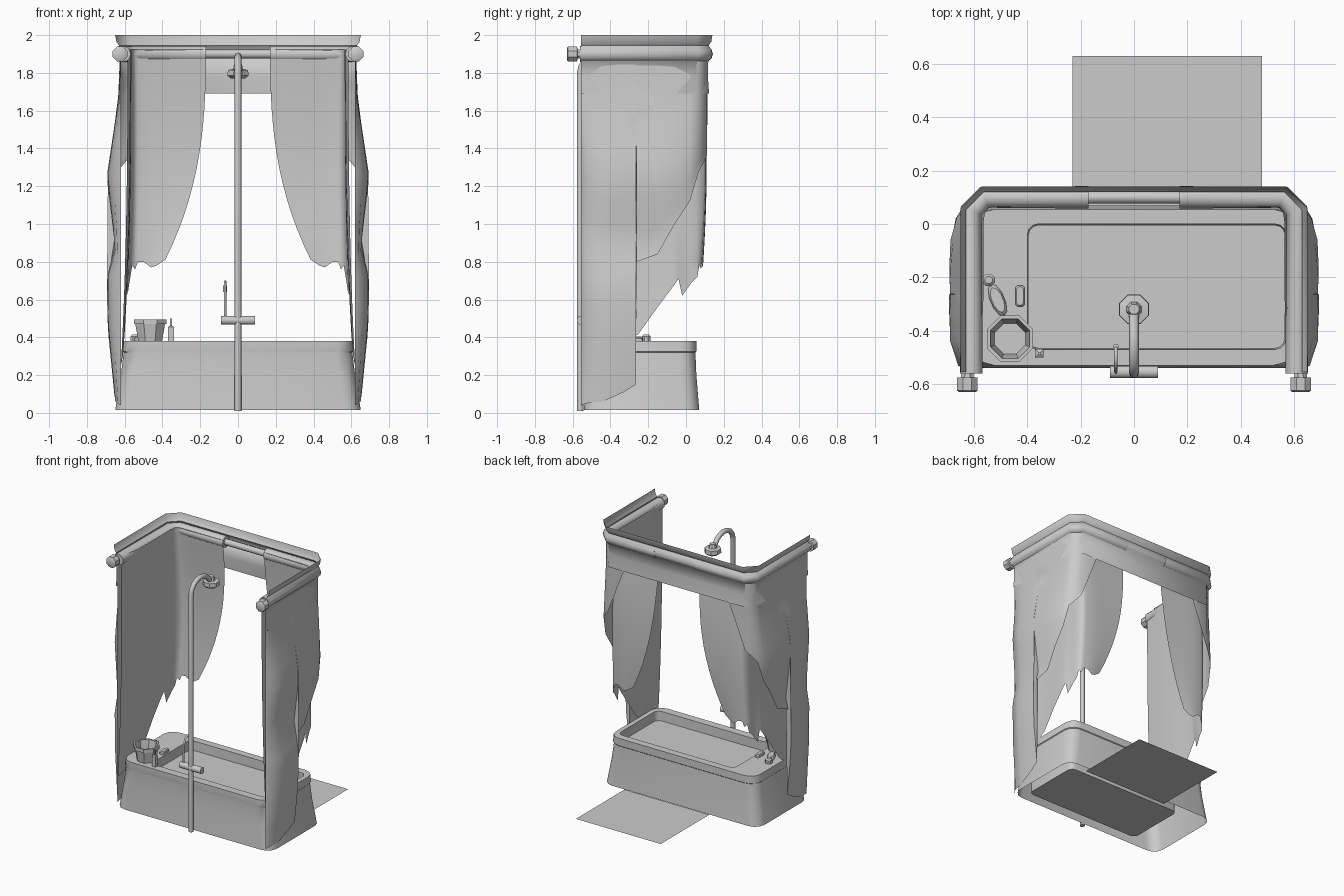
import bpy, bmesh, math
from mathutils import Vector

cube = bpy.data.objects.get("Cube")
if cube:
    bpy.data.objects.remove(cube, do_unlink=True)

grey = bpy.data.materials.new("plain grey")
grey.use_nodes = True
GREY = (0.6, 0.6, 0.6, 1)
grey.diffuse_color = GREY
grey.node_tree.nodes["Principled BSDF"].inputs["Base Color"].default_value = GREY


def finish(obj, angle=35):
    obj.data.materials.append(grey)
    if obj.type == 'MESH':
        bpy.ops.object.select_all(action='DESELECT')
        obj.select_set(True)
        bpy.context.view_layer.objects.active = obj
        bpy.ops.object.shade_smooth_by_angle(angle=math.radians(angle))
    return obj


def loft(name, rings, closed=True, cap_start=False, cap_end=False, mirror=False, angle=35):
    """Skin a list of equally long point rings."""
    bm = bmesh.new()
    rows = [[bm.verts.new(p) for p in ring] for ring in rings]
    n = len(rows[0])
    for a, b in zip(rows, rows[1:]):
        for i in range(n if closed else n - 1):
            j = (i + 1) % n
            bm.faces.new((a[i], a[j], b[j], b[i]))
    if cap_start:
        bm.faces.new(rows[0][::-1])
    if cap_end:
        bm.faces.new(rows[-1])
    if cap_start or cap_end:
        bmesh.ops.recalc_face_normals(bm, faces=bm.faces)
    mesh = bpy.data.meshes.new(name)
    bm.to_mesh(mesh)
    bm.free()
    obj = bpy.data.objects.new(name, mesh)
    bpy.context.collection.objects.link(obj)
    if mirror:
        obj.modifiers.new("Mirror", 'MIRROR')
    return finish(obj, angle)


def circle(center, r, n=8, axis='Z', sx=1, turn=0.0):
    pts = []
    for i in range(n):
        a = math.tau * (i + 0.5) / n
        p = Vector((r * sx * math.cos(a), r * math.sin(a), 0))
        if axis == 'X':
            p = Vector((0, p.x, p.y))
        elif axis == 'Y':
            p = Vector((p.x, 0, p.y))
        else:
            p = Vector((p.x * math.cos(turn) - p.y * math.sin(turn),
                        p.x * math.sin(turn) + p.y * math.cos(turn), 0))
        pts.append(Vector(center) + p)
    return pts


def rod(name, points, r, sides=8):
    """Tube along a polyline."""
    curve = bpy.data.curves.new(name, 'CURVE')
    curve.dimensions = '3D'
    curve.bevel_depth = r
    curve.bevel_resolution = max(0, sides // 2 - 2)
    curve.use_fill_caps = True
    s = curve.splines.new('POLY')
    s.points.add(len(points) - 1)
    for p, co in zip(s.points, points):
        p.co = (*co, 1)
    obj = bpy.data.objects.new(name, curve)
    bpy.context.collection.objects.link(obj)
    return finish(obj)


def rounded_rect(x0, x1, y0, y1, z, r):
    pts = []
    for cx, cy, start in ((x1 - r, y1 - r, 0), (x0 + r, y1 - r, 90),
                          (x0 + r, y0 + r, 180), (x1 - r, y0 + r, 270)):
        for k in range(4):
            a = math.radians(start + 30 * k)
            pts.append((cx + r * math.cos(a), cy + r * math.sin(a), z))
    return pts


def interp(table, v):
    """Piecewise linear lookup in (key, value) pairs with rising keys."""
    if v <= table[0][0]:
        return table[0][1]
    for (a, va), (b, vb) in zip(table, table[1:]):
        if v <= b:
            return va + (vb - va) * (v - a) / (b - a)
    return table[-1][1]


# Bathtub: flared skirt, lip, basin
loft("bathtub", [
    rounded_rect(-.65, .65, -.54, .07, .015, .08),
    rounded_rect(-.62, .62, -.53, .055, .20, .08),
    rounded_rect(-.605, .605, -.53, .05, .32, .08),
    rounded_rect(-.61, .61, -.53, .055, .325, .08),
    rounded_rect(-.605, .605, -.53, .055, .38, .08),
    rounded_rect(-.40, .57, -.47, 0, .38, .04),
    rounded_rect(-.395, .565, -.465, -.005, .02, .04)], cap_end=True)
loft("bath_water", [rounded_rect(-.397, .567, -.467, -.003, .31, .04)], cap_end=True)

# Bath mat
loft("bath_mat", [[(-.23, .05, .002), (.48, .05, .002), (.48, .63, .002), (-.23, .63, .002)]],
     cap_end=True)


# Curtain rail with end knobs
def rail_path(start_x=0):
    return [(start_x, .1, 1.9), (.56, .1, 1.9), (.61, .05, 1.9), (.61, -.56, 1.9)]


for side, s in (("left", 1), ("right", -1)):
    rod(side + "_rail", [(s * x, y, z) for x, y, z in rail_path()], .024)
    rod(side + "_curtain_roll", [(s * x, y, z) for x, y, z in rail_path(.17)], .042, 12)
    loft(side + "_rail_knob", [circle((s * .625, y, 1.9), r, 8, 'Y') for y, r in
         ((-.555, .024), (-.575, .026), (-.576, .042), (-.625, .042), (-.63, .034))],
         cap_start=True, cap_end=True)

# Valance: one section swept round three sides
section = [(2.0, .04), (1.965, .034), (1.945, .02), (1.925, .034), (1.90, .04), (1.88, .034),
           (1.865, .018), (1.78, .016), (1.69, .022)]
rings = []
for z, d in section:
    half = [(.61 + d, -.555, z), (.61 + d, .045 + .4 * d, z), (.555 + .4 * d, .1 + d, z)]
    rings.append(half + [(-x, y, z) for x, y, z in reversed(half)])
loft("valance", rings, closed=False, angle=50)

# Outer curtain: bulging side drape, cut away towards the back
bulge = [(.05, .65), (.2, .665), (.45, .69), (.72, .695), (.87, .65), (1.25, .695),
         (1.65, .635), (1.9, .625)]
outer_hem = [(.62, -.555, .04), (.66, -.53, .05), (.69, -.44, .06), (.695, -.33, .11),
             (.695, -.265, .15), (.695, -.262, .80), (.695, -.15, .84), (.69, -.06, 1.0),
             (.67, .02, 1.12), (.645, .065, 1.27), (.57, .11, 1.36), (.44, .115, 1.69)]
ROWS = 14
rings = []
for k in range(ROWS + 1):
    ring = []
    for x, y, hem in outer_hem:
        z = 1.92 + (hem - 1.92) * k / ROWS
        if x > .6:
            weight = (x - .62) / .075
            x = .62 + (interp(bulge, z) - .62) * weight
        ring.append((x, y, z))
    rings.append(ring)
loft("outer_curtain", rings, closed=False, mirror=True, angle=60)

# Inner curtain: (top x, top y, hem x, hem y, hem z), ragged lower edge
inner_hem = [(.585, -.555, .62, -.55, .25), (.57, -.4, .61, -.40, .30), (.565, -.28, .60, -.25, .42),
             (.565, -.18, .60, -.15, .56), (.565, -.10, .595, -.06, .68), (.565, -.07, .59, -.04, .71),
             (.565, -.05, .585, -.02, .62), (.565, 0, .575, .03, .69), (.56, .04, .57, .06, .72),
             (.545, .06, .56, .07, .78), (.53, .062, .545, .08, .76), (.51, .064, .53, .085, .80),
             (.44, .065, .50, .09, .80), (.38, .065, .46, .09, .77), (.28, .065, .43, .085, .78),
             (.17, .065, .385, .08, .81)]
rings = []
for k in range(ROWS + 1):
    t = k / ROWS
    rings.append([(tx + (hx - tx) * t ** 2.6,
                   ty + (hy - ty) * t + .03 * math.sin(math.pi * t) * (ty > .05),
                   1.925 + (hz - 1.925) * t) for tx, ty, hx, hy, hz in inner_hem])
loft("inner_curtain", rings, closed=False, mirror=True, angle=60)

# Shower pipe with bent neck and head
neck = [(0, -.56, .01), (0, -.56, 1.80)]
for k in range(1, 8):
    a = math.pi * k / 8
    neck.append((0, -.45 - .11 * math.cos(a), 1.80 + .09 * math.sin(a)))
rod("shower_pipe", neck + [(0, -.335, 1.82)], .018)
loft("shower_head", [circle((0, -.32, z), r) for z, r in
     ((1.85, .02), (1.82, .03), (1.815, .058), (1.785, .06), (1.77, .04))],
     cap_start=True, cap_end=True)

# Mixer bar and small gooseneck spout
loft("mixer_bar", [circle((x, -.555, .49), .024, 12, 'X') for x in (-.09, .09)],
     cap_start=True, cap_end=True)
rod("spout", [(-.068, -.555, .49), (-.068, -.55, .64), (-.068, -.53, .685), (-.068, -.50, .695),
              (-.068, -.47, .685), (-.068, -.46, .65)], .007, 6)
loft("spout_tip", [circle((-.068, -.46, z), .011) for z in (.64, .675)],
     cap_start=True, cap_end=True)

# Bucket with open top
loft("bucket", [circle((-.465, -.43, z), r) for z, r in
     ((.38, .068), (.47, .085), (.47, .093), (.495, .093), (.495, .08), (.39, .062))],
     cap_start=True, cap_end=True)

# Bottle with nozzle
loft("bottle", [circle((-.355, -.485, z), r, 4) for z, r in
     ((.38, .022), (.455, .022), (.462, .008), (.50, .008))], cap_start=True, cap_end=True)

# Soap bar
loft("soap", [rounded_rect(-.445 + i, -.41 - i, -.31 + i, -.23 - i, z, .012) for z, i in
     ((.38, 0), (.395, 0), (.402, .005))], cap_start=True, cap_end=True)

# Back brush: round head, narrow neck, wide handle
loft("brush_head", [circle((-.545, -.21, z), r) for z, r in
     ((.38, .025), (.405, .025), (.415, .015))], cap_start=True, cap_end=True)
loft("brush_handle", [circle((-.512, -.285, z), r, 10, 'Z', .42, .4) for z, r in
     ((.38, .065), (.395, .065), (.405, .05))], cap_start=True, cap_end=True)
